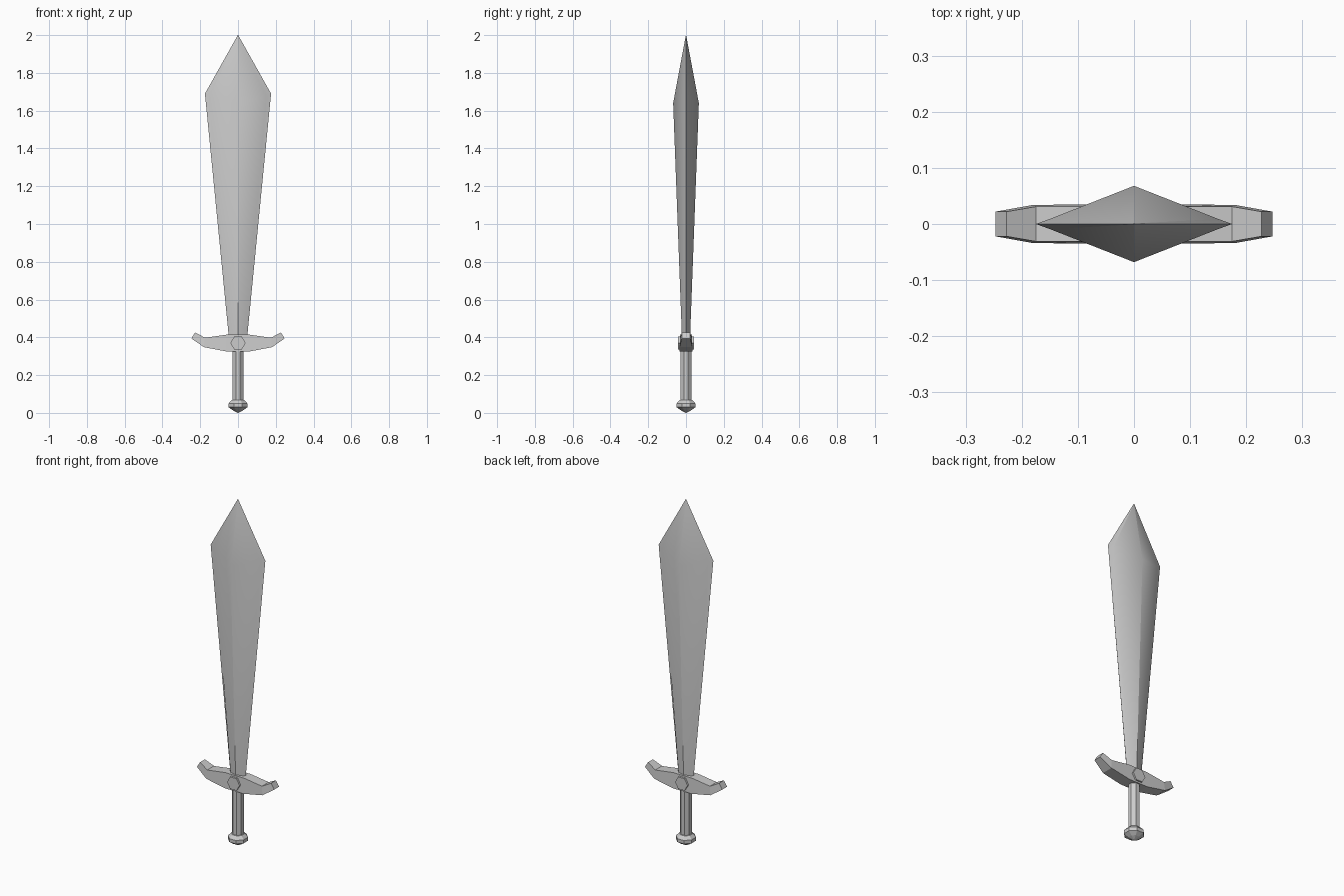
import bpy, bmesh
from math import cos, sin, pi, radians

if "Cube" in bpy.data.objects:
    bpy.data.objects.remove(bpy.data.objects["Cube"])


def loft(name, rings, smooth=0):
    """Skin a list of equal-length closed rings and cap both ends."""
    bm = bmesh.new()
    rows = [[bm.verts.new(p) for p in ring] for ring in rings]
    n = len(rows[0])
    for a, b in zip(rows, rows[1:]):
        for i in range(n):
            j = (i + 1) % n
            bm.faces.new((a[i], a[j], b[j], b[i]))
    bm.faces.new(rows[0])
    bm.faces.new(rows[-1])
    bmesh.ops.remove_doubles(bm, verts=bm.verts, dist=0.0001)
    bmesh.ops.recalc_face_normals(bm, faces=bm.faces)
    me = bpy.data.meshes.new(name)
    bm.to_mesh(me)
    bm.free()
    ob = bpy.data.objects.new(name, me)
    bpy.context.collection.objects.link(ob)
    if smooth:
        bpy.ops.object.select_all(action='DESELECT')
        ob.select_set(True)
        bpy.context.view_layer.objects.active = ob
        bpy.ops.object.shade_smooth_by_angle(angle=radians(smooth))
    return ob


def turned(name, profile, sides, smooth=0):
    """Revolve (radius, z) points with few sides."""
    rings = [[(r * cos(2 * pi * (i + 0.5) / sides), r * sin(2 * pi * (i + 0.5) / sides), z)
              for i in range(sides)] for r, z in profile]
    return loft(name, rings, smooth)


def blade_ring(edge, bevel, ridge):
    """Section with central ridge, bevel line and cutting edge."""
    (ex, ez), (bx, by, bz), (ry, rz) = edge, bevel, ridge
    return [(ex, 0, ez), (bx, by, bz), (0, ry, rz), (-bx, by, bz),
            (-ex, 0, ez), (-bx, -by, bz), (0, -ry, rz), (bx, -by, bz)]


# Blade, flaring toward the tip
loft("blade", [
    blade_ring((0.047, 0.385), (0.038, 0.011, 0.385), (0.021, 0.385)),
    blade_ring((0.175, 1.69), (0.15, 0.009, 1.675), (0.068, 1.64)),
    blade_ring((0.001, 2.0), (0.0007, 0.0005, 1.999), (0.001, 1.998)),
], smooth=40)

# Crossguard with upturned ends: top (x, z), bottom (x, z), half depths
stations = [
    ((0.06, 0.414), (0.06, 0.325), 0.031, 0.035),
    ((0.175, 0.398), (0.18, 0.348), 0.031, 0.034),
    ((0.227, 0.426), (0.247, 0.394), 0.022, 0.022),
]


def guard_ring(station, side):
    (tx, tz), (bx, bz), dt, db = station
    return [(side * tx, -dt, tz), (side * tx, dt, tz),
            (side * bx, db, bz), (side * bx, -db, bz)]


loft("crossguard", [guard_ring(s, -1) for s in reversed(stations)]
     + [guard_ring(s, 1) for s in stations])

# Hexagonal boss through the guard
hexagon = [(cos(k * pi / 3), sin(k * pi / 3)) for k in range(6)]
loft("guard_boss", [[(r * c, y, 0.37 + r * s) for c, s in hexagon]
                    for r, y in ((0.04, -0.043), (0.04, 0.043))])

# Grip and pommel
turned("grip", [(0.031, 0.05), (0.031, 0.345)], 8)
turned("pommel", [(0.001, 0.0), (0.03, 0.014), (0.054, 0.03),
                  (0.054, 0.05), (0.036, 0.068), (0.02, 0.07)], 8)
